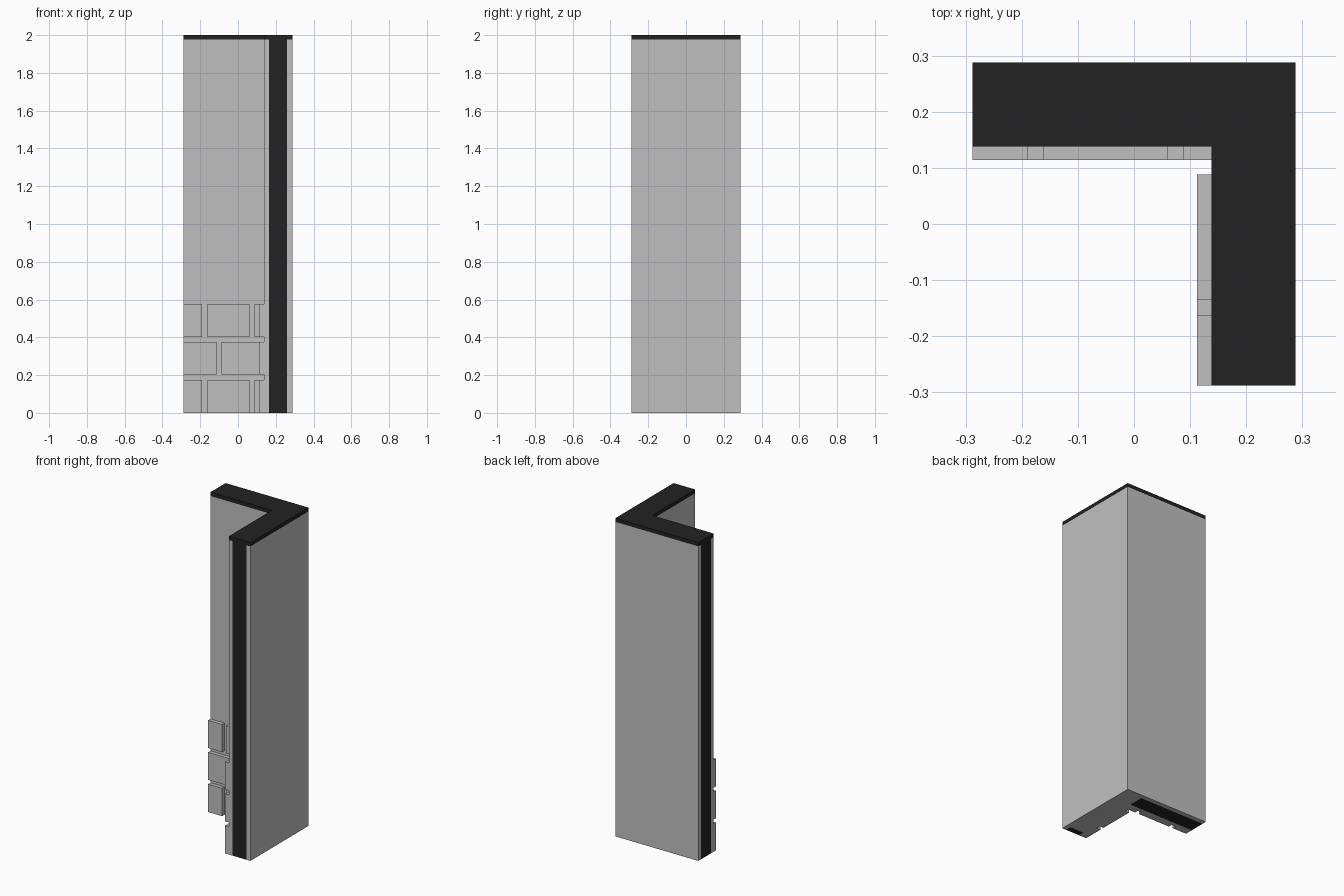
import bpy
import bmesh

if "Cube" in bpy.data.objects:
    bpy.data.objects.remove(bpy.data.objects["Cube"], do_unlink=True)

HALF = 0.288                       # half width of the corner
INNER, CORE_IN, CORE_OUT = 0.138, 0.165, 0.26
TOP, CAP = 2.0, 1.976
BASE = 0.004


def material(name, value):
    mat = bpy.data.materials.new(name)
    mat.use_nodes = True
    colour = (value, value, value, 1)
    mat.diffuse_color = colour
    mat.node_tree.nodes["Principled BSDF"].inputs["Base Color"].default_value = colour
    return mat


grey = material("plaster grey", 0.53)
black = material("core black", 0.016)


def prism(name, outline, z0, z1, mat):
    """Extrude a flat outline straight up."""
    bm = bmesh.new()
    face = bm.faces.new([bm.verts.new((x, y, z0)) for x, y in outline])
    up = bmesh.ops.extrude_face_region(bm, geom=[face])
    for v in up["geom"]:
        if isinstance(v, bmesh.types.BMVert):
            v.co.z = z1
    bmesh.ops.recalc_face_normals(bm, faces=bm.faces)
    mesh = bpy.data.meshes.new(name)
    bm.to_mesh(mesh)
    bm.free()
    mesh.materials.append(mat)
    obj = bpy.data.objects.new(name, mesh)
    bpy.context.collection.objects.link(obj)
    return obj


def corner(name, a, b, z0, z1, mat):
    """L-shaped layer between offsets a and b."""
    outline = [(a, -HALF), (b, -HALF), (b, b), (-HALF, b), (-HALF, a), (a, a)]
    return prism(name, outline, z0, z1, mat)


def box(name, x0, x1, y0, y1, z0, z1, mat):
    return prism(name, [(x0, y0), (x1, y0), (x1, y1), (x0, y1)], z0, z1, mat)


# Wall layers and top cap
corner("outer_skin", CORE_OUT, HALF, 0, CAP, grey)
corner("wall_core", CORE_IN, CORE_OUT, BASE, CAP, black)
corner("inner_skin", INNER, CORE_IN, 0, CAP, grey)
corner("top_cap", INNER, HALF, CAP, TOP, black)

# Underside of the core, closed in grey along the side arm
box("core_base_back", -HALF, CORE_IN, CORE_IN, CORE_OUT, 0, BASE, black)
box("core_base_front", CORE_IN, CORE_OUT, -HALF, -0.25, 0, BASE, black)
box("core_base_side", CORE_IN, CORE_OUT, -0.25, CORE_OUT, 0, BASE, grey)

# Three staggered courses of cladding blocks on the inner faces
odd_back = [(-HALF, -0.19), (-0.162, 0.06), (0.087, INNER)]
even_back = [(-HALF, -0.115), (-0.088, INNER)]
odd_side = [(-HALF, -0.162), (-0.135, 0.088)]
even_side = [(-HALF, -0.04), (-0.012, 0.088)]
for row, (z0, z1) in enumerate([(0, 0.175), (0.202, 0.375), (0.402, 0.576)]):
    for a, b in (even_back if row == 1 else odd_back):
        box("back_block", a, b, 0.114, INNER, z0, z1, grey)
    for a, b in (even_side if row == 1 else odd_side):
        box("side_block", 0.112, INNER, a, b, z0, z1, grey)
